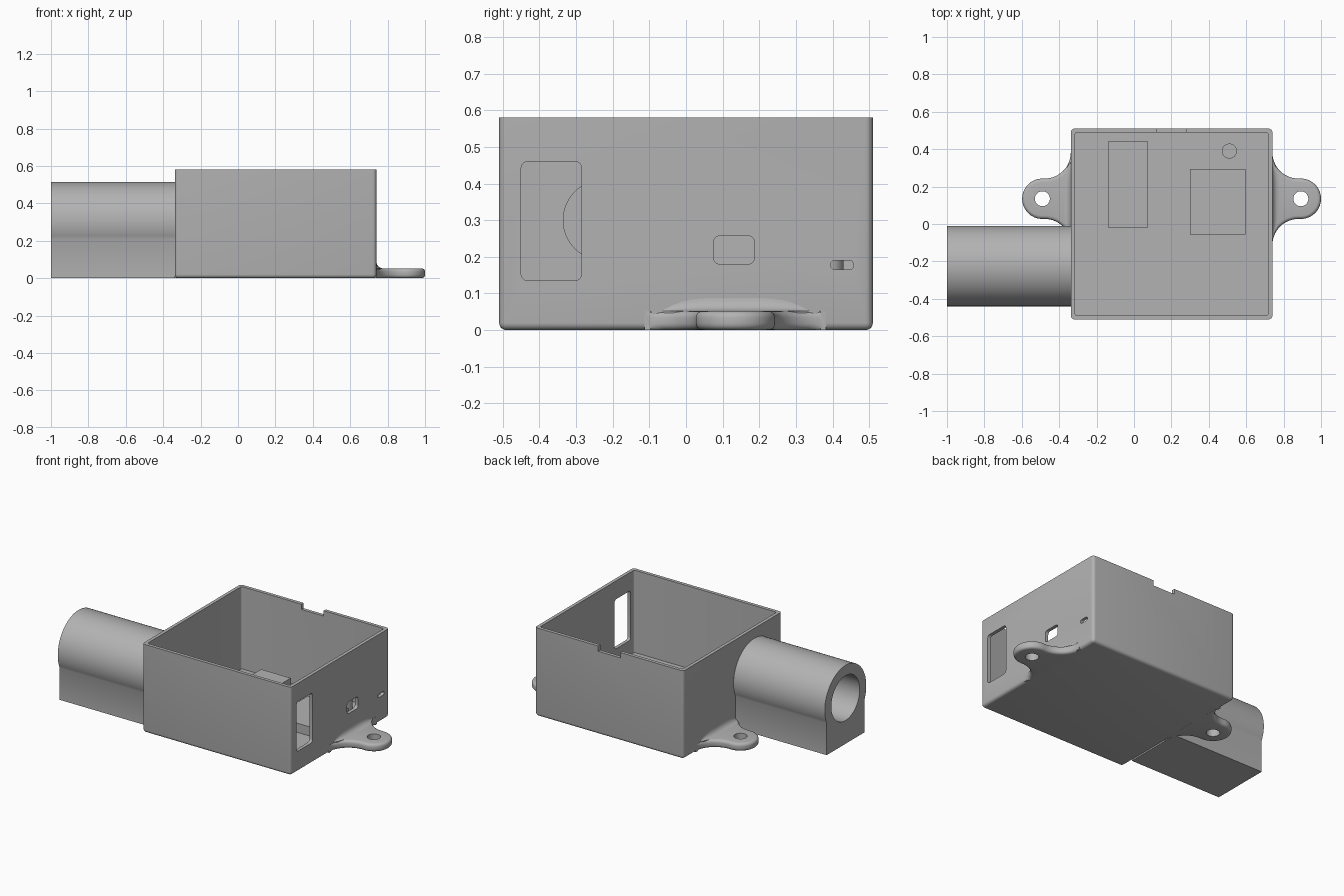
import bpy, bmesh
from math import sin, cos, pi, acos, atan2
from mathutils import Vector

if "Cube" in bpy.data.objects:
    bpy.data.objects.remove(bpy.data.objects["Cube"])

grey = bpy.data.materials.new("plain grey")
grey.use_nodes = True
grey.diffuse_color = (0.45, 0.45, 0.45, 1)
grey.node_tree.nodes["Principled BSDF"].inputs["Base Color"].default_value = grey.diffuse_color

X0, X1, HY, TOP = -0.338, 0.74, 0.51, 0.58
MID = (X0 + X1) / 2
WALL, FLOOR = 0.022, 0.04
TUBE_Y, TUBE_Z = -0.225, 0.3


def make(name, bm):
    bmesh.ops.recalc_face_normals(bm, faces=bm.faces)
    mesh = bpy.data.meshes.new(name)
    bm.to_mesh(mesh)
    bm.free()
    mesh.materials.append(grey)
    ob = bpy.data.objects.new(name, mesh)
    bpy.context.collection.objects.link(ob)
    return ob


def activate(ob):
    bpy.ops.object.select_all(action='DESELECT')
    ob.select_set(True)
    bpy.context.view_layer.objects.active = ob


def smooth(ob):
    activate(ob)
    bpy.ops.object.shade_smooth_by_angle(angle=0.6)


def cut(ob, cutter):
    """Subtract the cutter and remove it."""
    activate(ob)
    mod = ob.modifiers.new("cut", 'BOOLEAN')
    mod.operation, mod.solver, mod.object = 'DIFFERENCE', 'EXACT', cutter
    bpy.ops.object.modifier_apply(modifier=mod.name)
    bpy.data.objects.remove(cutter)


def box(name, lo, hi, radius=0, pick=lambda a, b: True):
    """Box between two corners, with the picked edges rounded."""
    lo, hi = Vector(lo), Vector(hi)
    bm = bmesh.new()
    bmesh.ops.create_cube(bm, size=1)
    for v in bm.verts:
        v.co = Vector([(l + h) / 2 + c * (h - l) for l, h, c in zip(lo, hi, v.co)])
    if radius:
        edges = [e for e in bm.edges if pick(e.verts[0].co, e.verts[1].co)]
        bmesh.ops.bevel(bm, geom=edges, offset=radius, segments=5,
                        profile=0.5, affect='EDGES')
    return make(name, bm)


def prism(name, points, shift, radius=0, keep=lambda e: True):
    """Extrude a closed outline, optionally rounding its rims."""
    bm = bmesh.new()
    face = bm.faces.new([bm.verts.new(p) for p in points])
    shift = Vector(shift)
    rims = list(face.edges)
    new = bmesh.ops.extrude_face_region(bm, geom=[face], use_keep_orig=True)["geom"]
    bmesh.ops.translate(bm, vec=shift, verts=[g for g in new if isinstance(g, bmesh.types.BMVert)])
    rims += [g for g in new if isinstance(g, bmesh.types.BMEdge)]
    bmesh.ops.recalc_face_normals(bm, faces=bm.faces)
    if radius:
        bmesh.ops.bevel(bm, geom=[e for e in rims if keep(e)], offset=radius,
                        segments=4, profile=0.5, affect='EDGES')
    return make(name, bm)


def arc(cx, cy, r, a, b, n):
    return [(cx + r * cos(a + (b - a) * i / n), cy + r * sin(a + (b - a) * i / n))
            for i in range(n + 1)]


def disc(name, x, y, r, z0, z1, n=40):
    pts = [(u, v, z0) for u, v in arc(x, y, r, 0, 2 * pi, n)[:-1]]
    return prism(name, pts, (0, 0, z1 - z0))


def bore(r, x0, x1):
    pts = [(x0, u, v) for u, v in arc(TUBE_Y, TUBE_Z, r, 0, 2 * pi, 64)[:-1]]
    return prism("bore_cutter", pts, (x1 - x0, 0, 0))


def along(axis):
    return lambda a, b: abs((a - b)[axis]) > 1e-4


# Open case: rounded sides and bottom, flat rim
case = box("case", (X0, -HY, 0), (X1, HY, TOP), 0.02,
           lambda a, b: min(a.z, b.z) < 0.01)
cut(case, box("cavity_cutter", (X0 + WALL, -HY + WALL, FLOOR),
              (X1 - WALL, HY - WALL, TOP + 0.1), 0.012, along(2)))

# Openings in the left wall: display window, socket and switch slot
for y0, y1, z0, z1, r in ((-0.45, -0.285, 0.135, 0.46, 0.018),
                          (0.075, 0.187, 0.18, 0.257, 0.018),
                          (0.395, 0.457, 0.165, 0.19, 0.011)):
    cut(case, box("opening_cutter", (X1 - 0.06, y0, z0), (X1 + 0.06, y1, z1), r, along(0)))

# Notch in the rear rim and passage into the tube
cut(case, box("notch_cutter", (0.12, HY - 0.06, TOP - 0.035), (0.28, HY + 0.06, TOP + 0.1)))
cut(case, bore(0.11, X0 - 0.05, X0 + 0.06))
smooth(case)

# Supports on the floor
box("long_support", (-0.14, -0.02, FLOOR - 0.01), (0.075, 0.44, 0.102))
box("square_support", (0.3, -0.055, FLOOR - 0.01), (0.595, 0.295, 0.1))
smooth(disc("round_post", 0.51, 0.39, 0.04, FLOOR - 0.01, 0.22))

# Side tube on a solid foot
R, FOOT = 0.215, 0.195
dip = acos(FOOT / R)
section = arc(TUBE_Y, TUBE_Z, R, -dip, pi + dip, 48)
section += [(TUBE_Y - FOOT, 0), (TUBE_Y + FOOT, 0)]
tube = prism("side_tube", [(-1, u, v) for u, v in section], (X0 + 1.002, 0, 0))
cut(tube, bore(0.147, -1.1, X0 - 0.001))
smooth(tube)

# Mounting ears with concave flanks, one on each side
EAR_X, EAR_Y, EAR_R, FLANK, EAR_H = 0.892, 0.135, 0.108, 0.14, 0.052
cx = X1 + FLANK
dy = ((EAR_R + FLANK) ** 2 - (cx - EAR_X) ** 2) ** 0.5
turn = atan2(dy, cx - EAR_X)
outline = arc(cx, EAR_Y - dy, FLANK, pi, pi - turn + (pi - 2 * (pi - turn)), 1)[:1]
outline = arc(cx, EAR_Y - dy, FLANK, pi, pi - turn, 14)
outline += arc(EAR_X, EAR_Y, EAR_R, -turn, turn, 28)[1:-1]
outline += arc(cx, EAR_Y + dy, FLANK, pi + turn, pi, 14)
outline += [(X1 - 0.018, EAR_Y + dy), (X1 - 0.018, EAR_Y - dy)]


def on_flank(e):
    return max(v.co.x - side_edge if side > 0 else side_edge - v.co.x for v in e.verts) > 0.001


for side, name in ((1, "left"), (-1, "right")):
    side_edge = MID + side * (X1 - MID)
    flip = lambda x: MID + side * (x - MID)
    ear = prism(name + "_ear", [(flip(x), y, 0) for x, y in outline],
                (0, 0, EAR_H), 0.018, on_flank)
    cut(ear, disc("hole_cutter", flip(EAR_X), EAR_Y, 0.04, -0.1, 0.2))
    smooth(ear)

    # Concave fillet between ear and wall, fading out at both ends
    bm = bmesh.new()
    rings = []
    for i in range(17):
        t = -1 + i / 8
        s = 0.036 * max(0.03, 1 - t ** 4)
        curve = arc(X1 + s, EAR_H + s, s, pi, 1.5 * pi, 6)
        curve += [(X1 + s, EAR_H - 0.02), (X1 - 0.01, EAR_H - 0.02), (X1 - 0.01, EAR_H + s)]
        rings.append([bm.verts.new((flip(x), EAR_Y + t * 0.2, z)) for x, z in curve])
    for a, b in zip(rings, rings[1:]):
        for j in range(len(a)):
            k = (j + 1) % len(a)
            bm.faces.new((a[j], a[k], b[k], b[j]))
    bm.faces.new(rings[0])
    bm.faces.new(rings[-1])
    smooth(make(name + "_ear_fillet", bm))
